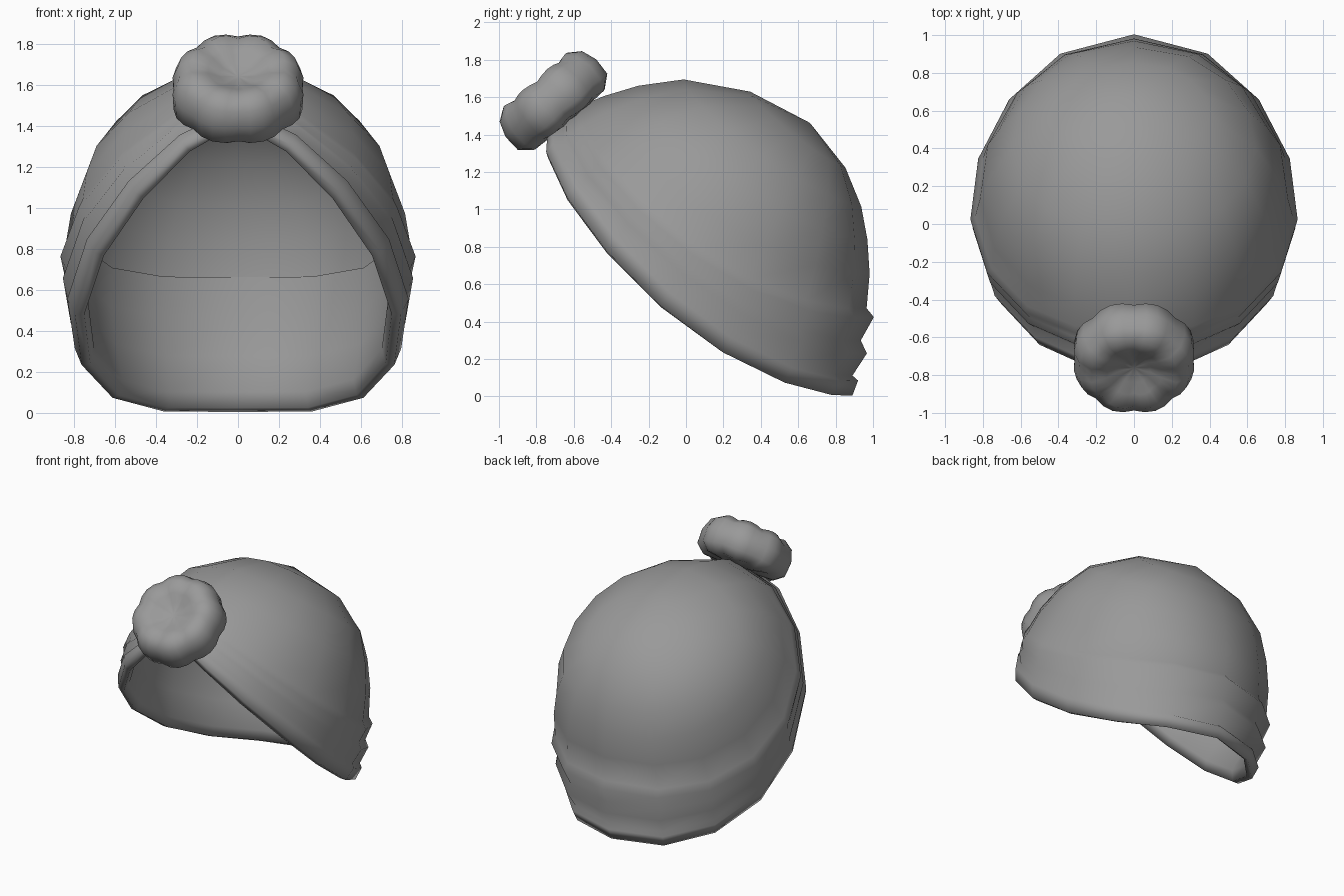
import bpy, math
from mathutils import Vector, Matrix

if "Cube" in bpy.data.objects:
    bpy.data.objects.remove(bpy.data.objects["Cube"])

SEG = 16
# local frame of the tilted opening: U runs front to back, N points to the crown
O = Vector((0, 0.07, 0.71))
U = Vector((0, 0.753, -0.66))
N = Vector((0, 0.66, 0.753))

grey = bpy.data.materials.new("dark_grey")
grey.diffuse_color = (0.32, 0.32, 0.32, 1)
grey.use_nodes = True
grey.node_tree.nodes["Principled BSDF"].inputs["Base Color"].default_value = grey.diffuse_color


def make_object(name, verts, faces):
    mesh = bpy.data.meshes.new(name)
    mesh.from_pydata(verts, [], faces)
    mesh.polygons.foreach_set("use_smooth", [True] * len(faces))
    mesh.materials.append(grey)
    mesh.update()
    ob = bpy.data.objects.new(name, mesh)
    bpy.context.collection.objects.link(ob)
    return ob


def skin(rows, seg):
    return [(r * seg + i, r * seg + (i + 1) % seg,
             (r + 1) * seg + (i + 1) % seg, (r + 1) * seg + i)
            for r in range(rows - 1) for i in range(seg)]


# Wrapped cap: back (u, n), front (u, n), side (x, n), front pinch of each ring
ROWS = [
    ((0.71, 0.56), (-0.97, 0.34), (0.81, 0.24), 0.1),    # smooth lining
    ((0.82, 0.40), (-1.00, 0.25), (0.82, 0.08), 0.18),
    ((0.91, 0.22), (-1.01, 0.15), (0.79, -0.08), 0.25),
    ((0.99, 0.06), (-1.03, 0.05), (0.745, -0.24), 0.3),
    ((1.05, 0.01), (-1.06, 0.00), (0.765, -0.31), 0.32),  # rim roll
    ((1.08, 0.01), (-1.09, 0.02), (0.81, -0.305), 0.28),
    ((1.05, 0.09), (-1.09, 0.08), (0.845, -0.22), 0.24),
    ((1.01, 0.09), (-1.05, 0.10), (0.83, -0.18), 0.25),   # crease
    ((0.99, 0.23), (-1.06, 0.14), (0.865, -0.10), 0.2),   # middle fold
    ((0.92, 0.26), (-1.04, 0.17), (0.85, -0.06), 0.2),    # crease
    ((0.89, 0.40), (-1.03, 0.21), (0.875, 0.01), 0.16),   # upper fold
    ((0.83, 0.41), (-1.02, 0.24), (0.85, 0.06), 0.16),
    ((0.72, 0.56), (-0.97, 0.34), (0.82, 0.24), 0.1),     # dome
    ((0.59, 0.69), (-0.87, 0.50), (0.755, 0.44), 0.04),
    ((0.45, 0.80), (-0.71, 0.685), (0.645, 0.65), 0),
    ((0.25, 0.90), (-0.40, 0.87), (0.40, 0.85), 0),
]
verts = []
for (ub, nb), (uf, nf), (xs, ns), pinch in ROWS:
    for i in range(SEG):
        t = 2 * math.pi * i / SEG
        c, s = math.cos(t), math.sin(t)
        u = (ub + uf) / 2 + (ub - uf) / 2 * c
        sag = abs(s) ** (1.35 + 0.25 * c)
        n = nf + (nb - nf) * (1 + c) / 2 + (ns - (nb + nf) / 2) * sag
        x = math.copysign(xs * abs(s) ** 0.87, s)
        x *= (1 + 0.03 * c) * (1 - pinch * ((1 - c) / 2) ** 4)
        verts.append(O + U * u + N * n + Vector((x, 0, 0)))
faces = skin(len(ROWS), SEG)
apex = len(verts)
verts.append(O - U * 0.05 + N * 0.955)
last = apex - SEG
faces += [(last + i, last + (i + 1) % SEG, apex) for i in range(SEG)]
# ring order runs clockwise seen from the crown, so flip to face outwards
make_object("wrapped_cap", verts, [f[::-1] for f in faces])

# Lobed front knot: pumpkin shape with a dimple, tilted forward
KSEG, LOBES = 32, 8
PROFILE = [(0.03, 0.085), (0.09, 0.095), (0.15, 0.13), (0.235, 0.15), (0.30, 0.105),
           (0.33, 0.02), (0.325, -0.08), (0.26, -0.135), (0.12, -0.14)]
verts = []
for r, h in PROFILE:
    for i in range(KSEG):
        a = 2 * math.pi * i / KSEG
        bulge = abs(math.sin(a * LOBES / 2))
        k = 0.95 + 0.05 * bulge
        hh = h * (1 - 0.11 * (1 - bulge) * min(1, r / 0.2))
        verts.append((r * k * math.cos(a), r * k * math.sin(a), hh))
faces = [f[::-1] for f in skin(len(PROFILE), KSEG)]
n = len(verts)
verts += [(0, 0, 0.08), (0, 0, -0.135)]
for i in range(KSEG):
    j = (i + 1) % KSEG
    b = (len(PROFILE) - 1) * KSEG
    faces += [(n, i, j), (n + 1, b + j, b + i)]
knot = make_object("front_knot", verts, faces)
knot.data.transform(Matrix.Translation((0, -0.71, 1.58)) @ Matrix.Rotation(0.707, 4, 'X'))
